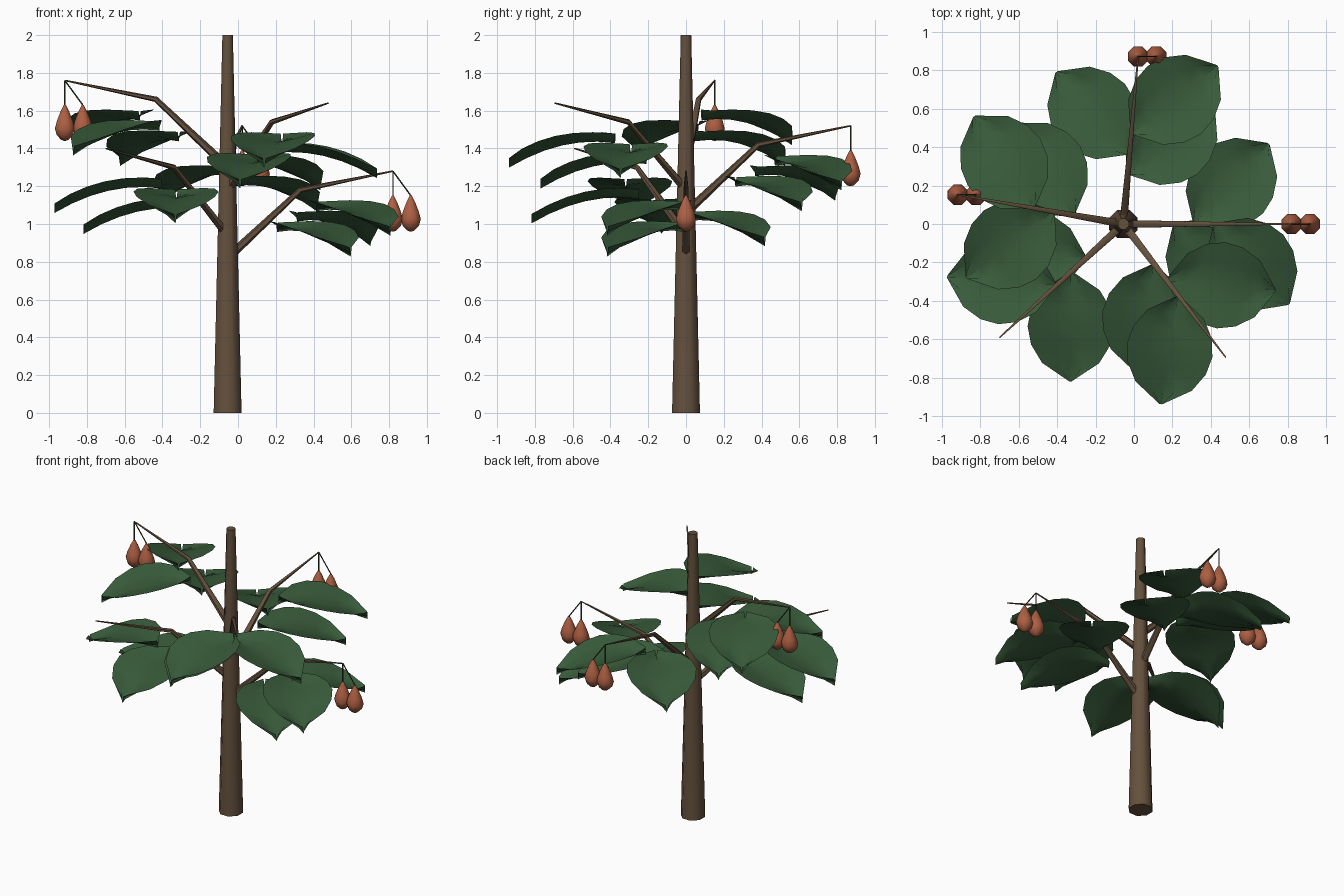
import bpy, bmesh, math
from mathutils import Vector

cube = bpy.data.objects.get("Cube")
if cube:
    bpy.data.objects.remove(cube, do_unlink=True)


def material(name, rgb):
    m = bpy.data.materials.new(name)
    m.use_nodes = True
    m.diffuse_color = (*rgb, 1)
    m.node_tree.nodes["Principled BSDF"].inputs["Base Color"].default_value = (*rgb, 1)
    return m


BARK = material("bark brown", (0.13, 0.082, 0.047))
LEAF = material("leaf green", (0.04, 0.105, 0.043))
FRUIT = material("fruit orange red", (0.42, 0.115, 0.055))
STALK = material("stalk dark green", (0.035, 0.06, 0.025))


def finish(name, bm, mat, angle=60):
    bmesh.ops.recalc_face_normals(bm, faces=bm.faces)
    mesh = bpy.data.meshes.new(name)
    bm.to_mesh(mesh)
    bm.free()
    mesh.materials.append(mat)
    ob = bpy.data.objects.new(name, mesh)
    bpy.context.collection.objects.link(ob)
    bpy.ops.object.select_all(action='DESELECT')
    ob.select_set(True)
    bpy.context.view_layer.objects.active = ob
    bpy.ops.object.shade_smooth_by_angle(angle=math.radians(angle))
    return ob


def tube(name, points, radii, sides, mat):
    """Tapered tube along a path, capped at both ends."""
    bm = bmesh.new()
    pts = [Vector(p) for p in points]
    rings = []
    for i, (p, r) in enumerate(zip(pts, radii)):
        along = pts[min(i + 1, len(pts) - 1)] - pts[max(i - 1, 0)]
        turn = along.to_track_quat('Z', 'Y')
        corners = [math.tau * (j + 0.5) / sides for j in range(sides)]
        rings.append([bm.verts.new(p + turn @ Vector((r * math.cos(a), r * math.sin(a), 0)))
                      for a in corners])
    for low, high in zip(rings, rings[1:]):
        for j in range(sides):
            k = (j + 1) % sides
            bm.faces.new((low[j], low[k], high[k], high[j]))
    bm.faces.new(rings[0][::-1])
    bm.faces.new(rings[-1])
    return finish(name, bm, mat)


def leaf(name, base, heading):
    """Broad drooping blade, folded up along the midrib."""
    rows, length, half, fold = 6, 0.57, 0.225, 0.05
    out = Vector((math.cos(heading), math.sin(heading), 0))
    side = Vector((-out.y, out.x, 0))
    bm = bmesh.new()
    grid = []
    for i in range(rows + 1):
        s = i / rows
        width = half * max(math.sin(math.pi * s), 0.003) ** 0.6
        rise = 0.08 * s - 0.21 * s * s
        grid.append([bm.verts.new(base + out * length * s + side * width * u
                                  + Vector((0, 0, rise + fold * abs(u) ** 1.3)))
                     for u in (-1, -0.5, 0, 0.5, 1)])
    for a, b in zip(grid, grid[1:]):
        for j in range(4):
            bm.faces.new((a[j], b[j], b[j + 1], a[j + 1]))
    ob = finish(name, bm, LEAF)
    # Blade faces upward
    if sum(p.normal.z for p in ob.data.polygons) < 0:
        ob.data.flip_normals()


def fruit(name, top):
    """Egg shaped fruit, fuller towards the bottom."""
    profile = [(0, 0.006), (0.035, 0.025), (0.085, 0.046), (0.125, 0.057),
               (0.16, 0.046), (0.185, 0.02), (0.19, 0.004)]
    tube(name, [top - Vector((0, 0, d)) for d, r in profile],
         [r for d, r in profile], 8, FRUIT)


# Trunk
centre = Vector((-0.055, 0, 0))
tube("trunk", [centre, centre + Vector((0, 0, 2))], [0.08, 0.03], 8, BARK)

# Branches spiral up the trunk by the golden angle
for n in range(5):
    angle = -math.radians(137.5) * n
    out = Vector((math.cos(angle), math.sin(angle), 0))
    start = centre + Vector((0, 0, 0.82 + 0.12 * n))
    bend = start + out * 0.385 + Vector((0, 0, 0.36))
    end = start + out * 0.875 + Vector((0, 0, 0.46))
    tube(f"branch_{n + 1}", [start, bend, end], [0.024, 0.015, 0.004], 6, BARK)

    # Leaves on alternating sides
    for i, t in enumerate((0.3, 0.42, 0.54)):
        turn = math.radians(47) * (1 if i == 1 else -1)
        leaf(f"leaf_{n + 1}_{i + 1}", start.lerp(end, t), angle + turn)

    # Hanging fruit pair on every other branch
    if n % 2 == 0:
        for i, shift in enumerate((0, 0.095)):
            top = end + Vector((shift, 0, -0.13))
            tube(f"fruit_stalk_{n + 1}_{i + 1}", [end, top], [0.004, 0.004], 5, STALK)
            fruit(f"fruit_{n + 1}_{i + 1}", top)
